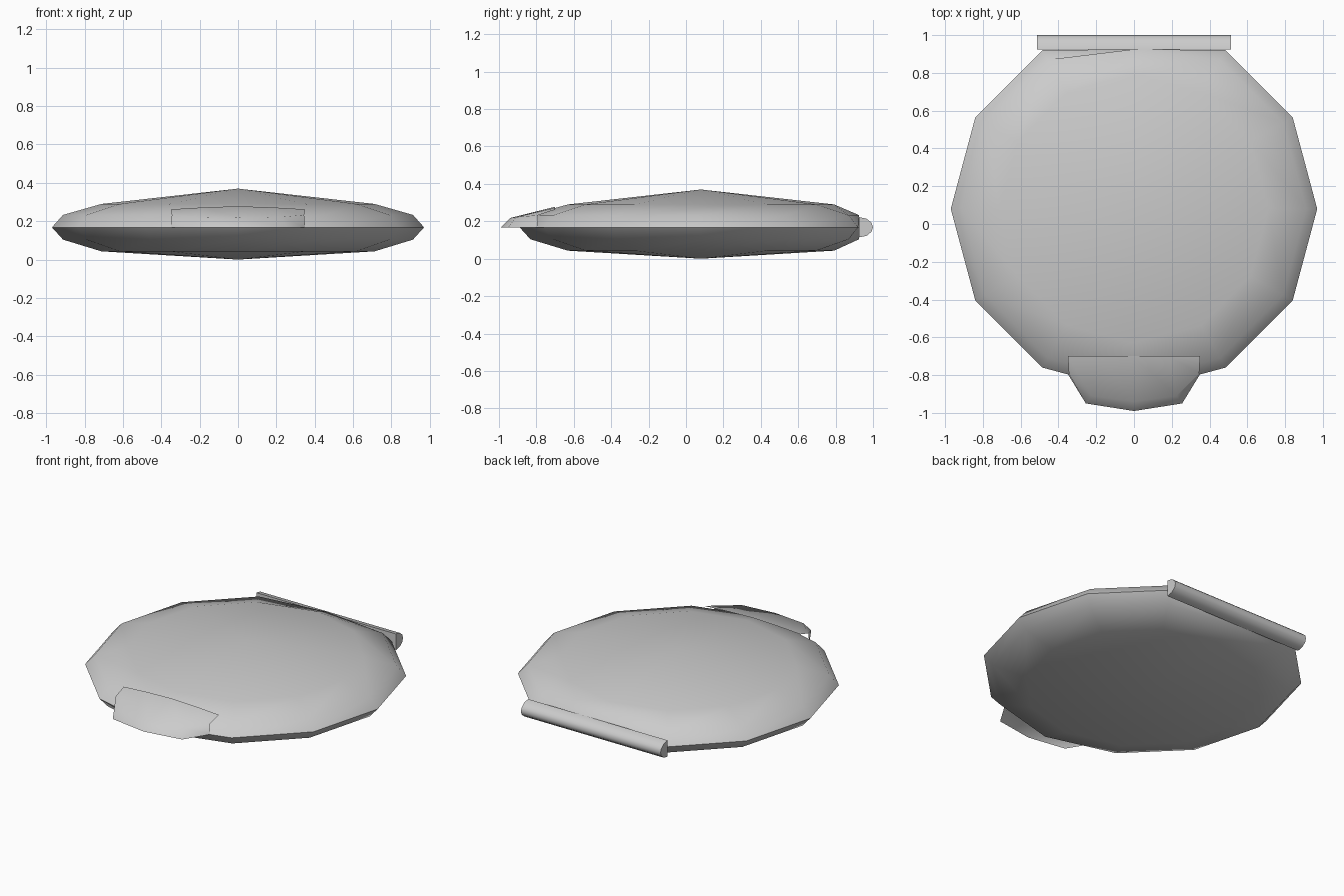
import bpy, math

if "Cube" in bpy.data.objects:
    bpy.data.objects.remove(bpy.data.objects["Cube"])

CY, MID, N, BACK = 0.08, 0.168, 12, 0.925


def make(name, verts, faces):
    me = bpy.data.meshes.new(name)
    me.from_pydata(verts, [], faces)
    me.validate()
    ob = bpy.data.objects.new(name, me)
    bpy.context.collection.objects.link(ob)
    return ob


def smooth(ob, angle):
    bpy.ops.object.select_all(action='DESELECT')
    ob.select_set(True)
    bpy.context.view_layer.objects.active = ob
    bpy.ops.object.shade_smooth_by_angle(angle=math.radians(angle))


def shell(name, profile, apex, flip):
    """Twelve-sided domed shell, cut straight at the hinge side."""
    verts, faces = [], []
    for r, z in profile:
        for i in range(N):
            a = 2 * math.pi * i / N
            verts.append((r * math.cos(a), min(CY + r * math.sin(a), BACK), z))
    verts.append((0, CY, apex))
    for k in range(len(profile) - 1):
        for i in range(N):
            j = (i + 1) % N
            faces.append((k * N + i, k * N + j, (k + 1) * N + j, (k + 1) * N + i))
    last = (len(profile) - 1) * N
    faces += [(last + i, last + (i + 1) % N, len(verts) - 1) for i in range(N)]
    if flip:
        faces = [f[::-1] for f in faces]
    smooth(make(name, verts, faces), 80)


# lid and base shells
shell("lid", [(0.97, MID), (0.912, 0.233), (0.712, 0.29)], 0.37, False)
shell("base", [(0.97, MID), (0.912, 0.104), (0.712, 0.043)], 0.0, True)

# hinge barrel along the straight back edge
prof = [(0.925, 0.222), (0.965, 0.214), (0.992, 0.192), (1.0, MID),
        (0.992, 0.144), (0.965, 0.122), (0.925, 0.114)]
n = len(prof)
verts = [(x, y, z) for x in (-0.513, 0.513) for y, z in prof]
faces = [(i, (i + 1) % n, n + (i + 1) % n, n + i) for i in range(n)]
faces += [tuple(range(n))[::-1], tuple(range(n, 2 * n))]
smooth(make("hinge", verts, faces), 50)

# thumb tab on the lid: sloping sheet turned down at its rim
root = [(-0.35, -0.70, 0.262), (-0.18, -0.70, 0.272), (0, -0.70, 0.278),
        (0.18, -0.70, 0.272), (0.35, -0.70, 0.262)]
mid = [(-0.345, -0.79, 0.233), (-0.225, -0.91, 0.222), (0, -0.94, 0.218),
       (0.225, -0.91, 0.222), (0.345, -0.79, 0.233)]
rim = [(-0.35, -0.795, MID), (-0.255, -0.95, MID), (0, -0.99, MID),
       (0.255, -0.95, MID), (0.35, -0.795, MID)]
verts = root + mid + rim
faces = [(k + i, k + 5 + i, k + 6 + i, k + 1 + i) for k in (0, 5) for i in range(4)]
smooth(make("thumb_tab", verts, faces), 60)
